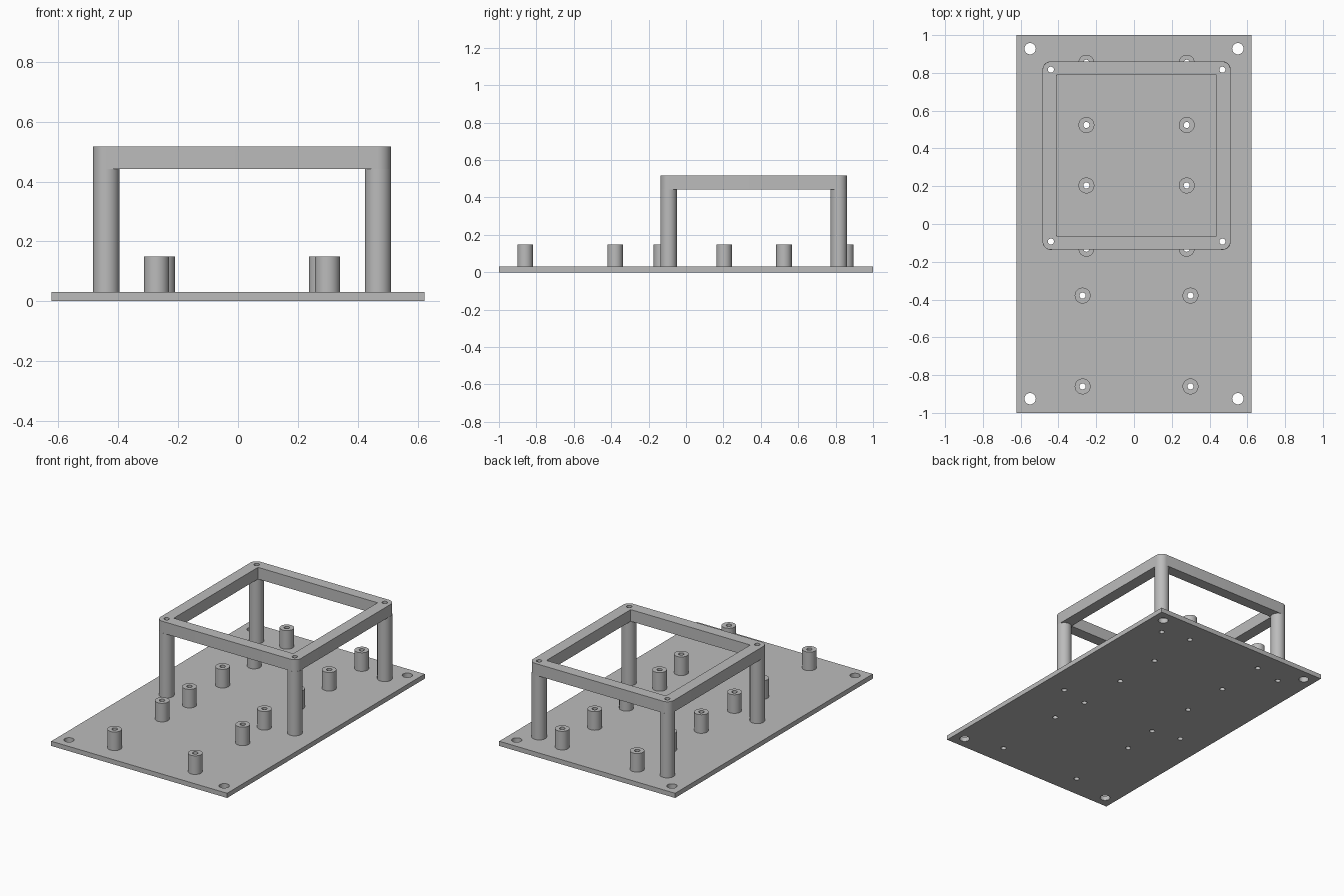
import bpy, bmesh, math

if "Cube" in bpy.data.objects:
    bpy.data.objects.remove(bpy.data.objects["Cube"])

grey = bpy.data.materials.new("mid grey")
grey.diffuse_color = (0.5, 0.5, 0.5, 1)
grey.use_nodes = True
grey.node_tree.nodes["Principled BSDF"].inputs["Base Color"].default_value = grey.diffuse_color


def circle(cx, cy, r, n=32):
    return [(cx + r * math.cos(2 * math.pi * i / n), cy + r * math.sin(2 * math.pi * i / n)) for i in range(n)]


def rect(x0, x1, y0, y1, r=0, n=10):
    """Rectangle outline, with rounded corners when r > 0."""
    if r == 0:
        return [(x0, y0), (x1, y0), (x1, y1), (x0, y1)]
    pts = []
    corners = [(x1 - r, y1 - r), (x0 + r, y1 - r), (x0 + r, y0 + r), (x1 - r, y0 + r)]
    for k, (cx, cy) in enumerate(corners):
        for i in range(n + 1):
            a = math.pi / 2 * (k + i / n)
            pts.append((cx + r * math.cos(a), cy + r * math.sin(a)))
    return pts


def slab(name, loops, z0, z1):
    """Extrude an outline with holes (first loop is the outline) from z0 to z1."""
    curve = bpy.data.curves.new(name, 'CURVE')
    curve.dimensions = '2D'
    curve.fill_mode = 'BOTH'
    curve.extrude = (z1 - z0) / 2
    for pts in loops:
        s = curve.splines.new('POLY')
        s.points.add(len(pts) - 1)
        for p, (x, y) in zip(s.points, pts):
            p.co = (x, y, 0, 1)
        s.use_cyclic_u = True
    tmp = bpy.data.objects.new("outline", curve)
    bpy.context.collection.objects.link(tmp)
    deps = bpy.context.evaluated_depsgraph_get()
    mesh = bpy.data.meshes.new_from_object(tmp.evaluated_get(deps))
    bpy.data.objects.remove(tmp)
    bm = bmesh.new()
    bm.from_mesh(mesh)
    bmesh.ops.remove_doubles(bm, verts=bm.verts, dist=1e-5)
    bmesh.ops.translate(bm, verts=bm.verts, vec=(0, 0, (z0 + z1) / 2))
    bmesh.ops.recalc_face_normals(bm, faces=bm.faces)
    bm.to_mesh(mesh)
    bm.free()
    mesh.materials.clear()
    mesh.materials.append(grey)
    ob = bpy.data.objects.new(name, mesh)
    bpy.context.collection.objects.link(ob)
    bpy.ops.object.select_all(action='DESELECT')
    ob.select_set(True)
    bpy.context.view_layer.objects.active = ob
    bpy.ops.object.shade_smooth_by_angle(angle=math.radians(30))
    return ob


PLATE, POST, RAIL, TOP = 0.03, 0.149, 0.442, 0.517
BORE = 0.016

# Hole and post positions
posts = [(x, y) for x in (-0.252, 0.279) for y in (-0.131, 0.204, 0.524, 0.854)]
posts += [(x, y) for x in (-0.272, 0.299) for y in (-0.379, -0.86)]
legs = [(x, y) for x in (-0.44, 0.468) for y in (-0.093, 0.817)]
mounts = [(x, y) for x in (-0.55, 0.55) for y in (-0.925, 0.928)]

# Base plate with mounting holes and bores
slab("base_plate", [rect(-0.623, 0.623, -1, 1)]
     + [circle(x, y, 0.03) for x, y in mounts]
     + [circle(x, y, BORE) for x, y in posts + legs], 0, PLATE)

# Short hollow standoffs
for x, y in posts:
    slab("standoff", [circle(x, y, 0.042), circle(x, y, BORE)], PLATE, POST)

# Tall hollow legs
for x, y in legs:
    slab("leg", [circle(x, y, 0.044), circle(x, y, BORE)], PLATE, RAIL)

# Raised frame with rounded outer corners
slab("top_frame", [rect(-0.484, 0.511, -0.136, 0.86, 0.044), rect(-0.411, 0.436, -0.063, 0.789)]
     + [circle(x, y, BORE) for x, y in legs], RAIL, TOP)
